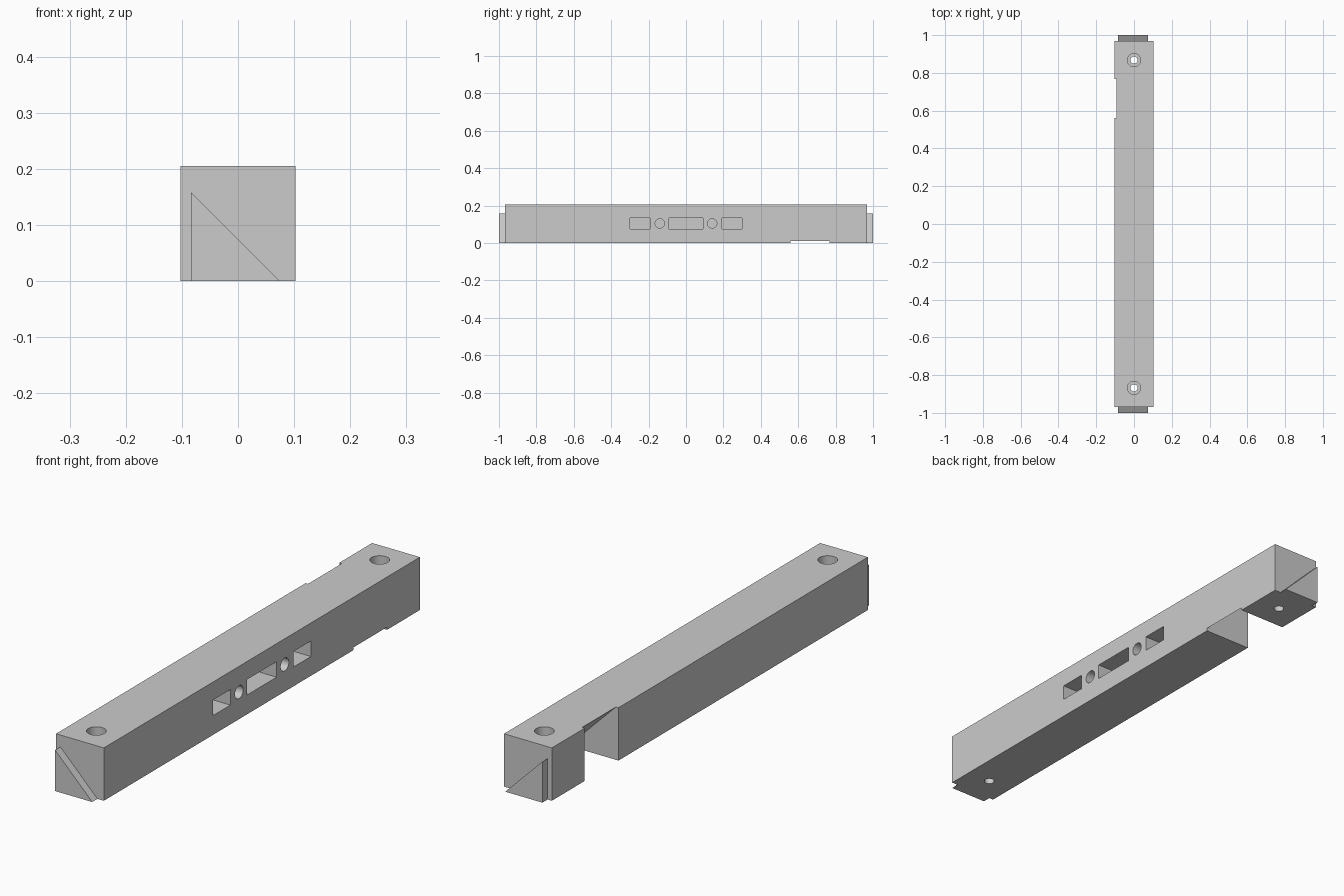
import bpy
import bmesh
from math import pi, radians
from mathutils import Matrix, Vector

cube = bpy.data.objects.get("Cube")
if cube:
    bpy.data.objects.remove(cube, do_unlink=True)

HALF, HEIGHT, BODY_END, SLOT_Z = 0.1025, 0.205, 0.968, 0.105

grey = bpy.data.materials.new("plain grey")
grey.use_nodes = True
grey.diffuse_color = (0.6, 0.6, 0.6, 1)
grey.node_tree.nodes["Principled BSDF"].inputs["Base Color"].default_value = grey.diffuse_color


def finish(name, bm):
    bmesh.ops.recalc_face_normals(bm, faces=bm.faces)
    mesh = bpy.data.meshes.new(name)
    bm.to_mesh(mesh)
    bm.free()
    mesh.materials.append(grey)
    obj = bpy.data.objects.new(name, mesh)
    bpy.context.collection.objects.link(obj)
    return obj


def prism(name, profile, y0, y1):
    """Extrude an (x, z) profile along y."""
    bm = bmesh.new()
    face = bm.faces.new([bm.verts.new((x, y0, z)) for x, z in profile])
    geom = bmesh.ops.extrude_face_region(bm, geom=[face])["geom"]
    moved = [g for g in geom if isinstance(g, bmesh.types.BMVert)]
    bmesh.ops.translate(bm, verts=moved, vec=(0, y1 - y0, 0))
    return finish(name, bm)


def block(name, x0, x1, y0, y1, z0, z1):
    return prism(name, [(x0, z0), (x1, z0), (x1, z1), (x0, z1)], y0, y1)


def rod(name, centre, radius, length, along_x=False):
    bm = bmesh.new()
    turn = Matrix.Rotation(pi / 2, 4, "Y") if along_x else Matrix()
    bmesh.ops.create_cone(bm, cap_ends=True, segments=48, radius1=radius, radius2=radius,
                          depth=length, matrix=Matrix.Translation(Vector(centre)) @ turn)
    return finish(name, bm)


def cut(target, cutter):
    cutter.hide_render = True
    mod = target.modifiers.new("cut", "BOOLEAN")
    mod.operation, mod.solver, mod.object = "DIFFERENCE", "EXACT", cutter
    bpy.context.view_layer.objects.active = target
    bpy.ops.object.modifier_apply(modifier=mod.name)
    bpy.data.objects.remove(cutter, do_unlink=True)


# Main bar
bar = block("bar", -HALF, HALF, -BODY_END, BODY_END, 0, HEIGHT)

# Slanted notch through the lower left half of the section
edge, out = 0.113, 0.3
cut(bar, prism("notch_cutter", [(-out, -out), (edge + out, -out), (-out, edge + out)], 0.56, 0.767))

# Counterbored screw holes at both ends
for side in (-1, 1):
    y = side * 0.868
    cut(bar, rod("screw_cutter", (0, y, 0.1), 0.019, 0.4))
    cut(bar, rod("bore_cutter", (0, y, 0.2), 0.035, 0.2))

# Row of recesses on the side: three slots and two round holes
DEPTH = 0.1
for y0, y1 in ((-0.3, -0.193), (-0.09, 0.09), (0.193, 0.3)):
    cut(bar, block("slot_cutter", HALF - DEPTH, out, y0, y1, SLOT_Z - 0.03, SLOT_Z + 0.03))
for side in (-1, 1):
    cut(bar, rod("round_cutter", (HALF, side * 0.14, SLOT_Z), 0.025, 2 * DEPTH, True))

# Triangular locating tabs on the two ends
tab = [(-0.084, 0), (0.075, 0), (-0.084, 0.159)]
prism("front_tab", tab, -1, -BODY_END)
prism("back_tab", tab, BODY_END, 1)

# Smooth the hole walls, keep edges sharp
bpy.ops.object.select_all(action="DESELECT")
bar.select_set(True)
bpy.context.view_layer.objects.active = bar
bpy.ops.object.shade_smooth_by_angle(angle=radians(30))
